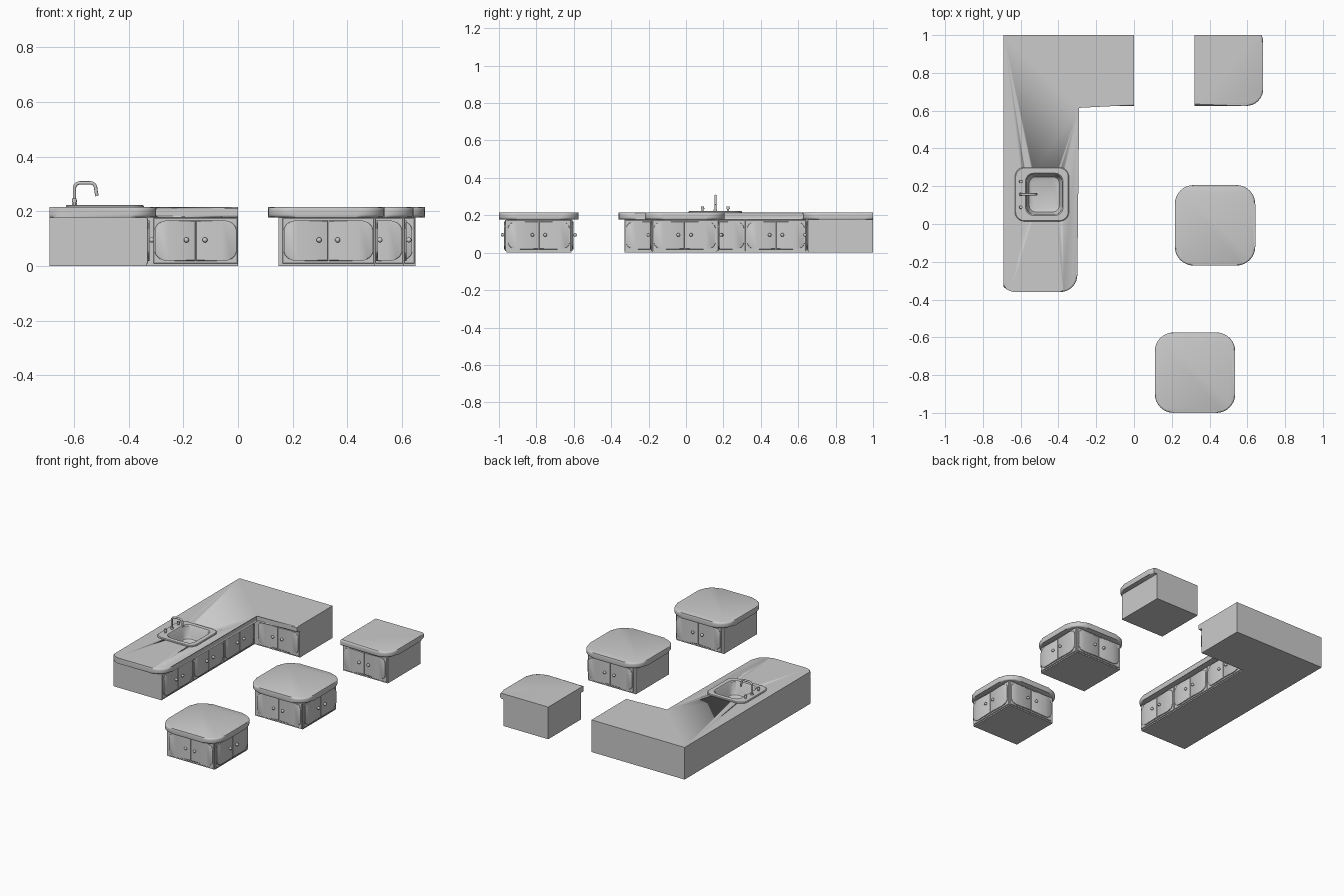
import bpy, bmesh
from math import sin, cos, pi, radians
from mathutils import Matrix, Vector

if "Cube" in bpy.data.objects:
    bpy.data.objects.remove(bpy.data.objects["Cube"])

TOP, CAB = 0.215, 0.178      # worktop height, cabinet height


def finish(name, bm, M=Matrix(), smooth=True, fix=True):
    if fix:
        bmesh.ops.recalc_face_normals(bm, faces=bm.faces)
    bm.transform(M)
    me = bpy.data.meshes.new(name)
    bm.to_mesh(me)
    bm.free()
    ob = bpy.data.objects.new(name, me)
    bpy.context.collection.objects.link(ob)
    if smooth:
        bpy.ops.object.select_all(action='DESELECT')
        ob.select_set(True)
        bpy.context.view_layer.objects.active = ob
        bpy.ops.object.shade_smooth_by_angle(angle=radians(35))
    return ob


def arc(cx, cy, rx, ry, a0, a1, n=8):
    return [(cx + rx * cos(radians(a0 + (a1 - a0) * i / n)),
             cy + ry * sin(radians(a0 + (a1 - a0) * i / n))) for i in range(n + 1)]


def rrect(cx, cy, hx, hy, r, n=8):
    pts = []
    for sx, sy, a in ((1, 1, 0), (-1, 1, 90), (-1, -1, 180), (1, -1, 270)):
        pts += arc(cx + sx * (hx - r), cy + sy * (hy - r), r, r, a, a + 90, n)
    return pts


def prism(name, pts, z0, z1, M=Matrix(), bevel=0, seg=3, want=None):
    """Extruded outline; horizontal rim edges accepted by want(mid) are rounded."""
    bm = bmesh.new()
    lo = [bm.verts.new((x, y, z0)) for x, y in pts]
    hi = [bm.verts.new((x, y, z1)) for x, y in pts]
    n = len(pts)
    bm.faces.new(lo[::-1])
    bm.faces.new(hi)
    for i in range(n):
        j = (i + 1) % n
        bm.faces.new((lo[i], lo[j], hi[j], hi[i]))
    if bevel:
        es = []
        for e in bm.edges:
            a, b = e.verts
            if abs(a.co.z - b.co.z) < 1e-6 and (want is None or want(a.co, b.co)):
                es.append(e)
        bmesh.ops.bevel(bm, geom=es, offset=bevel, segments=seg, profile=0.5,
                        affect='EDGES', clamp_overlap=True)
    return finish(name, bm, M)


def box(name, x0, x1, y0, y1, z0, z1, M=Matrix()):
    return prism(name, [(x0, y0), (x1, y0), (x1, y1), (x0, y1)], z0, z1, M)


def worktop(name, pts, walls):
    """walls: (axis, value) planes where the edge stays square."""
    def want(a, b):
        return not any(abs(a[k] - v) < 1e-4 and abs(b[k] - v) < 1e-4 for k, v in walls)
    return prism(name, pts, CAB, TOP, bevel=0.010, want=want)


def doors(name, x, y, angle, width, panel):
    """Frame plate, two raised doors and knobs; angle 0 faces -y, 90 faces +x."""
    M = Matrix.Translation((x, y, 0)) @ Matrix.Rotation(radians(angle), 4, 'Z')
    F = M @ Matrix.Rotation(radians(90), 4, 'X')
    w = width / 2
    prism(name + "_frame", [(-w, .008), (w, .008), (w, .175), (-w, .175)],
          -.002, .006, F, bevel=.002, seg=1)
    p = panel / 2
    right = [(.0015, .018)] + arc(p - .05, .053, .05, .035, -90, 0) \
        + arc(p - .05, .132, .05, .035, 0, 90) + [(.0015, .167)]
    left = [(-a, b) for a, b in right][::-1]
    for side, pts, s in (("right", right, 1), ("left", left, -1)):
        prism(f"{name}_{side}_door", pts, .004, .012, F, bevel=.004, seg=2)
        bm = bmesh.new()
        bmesh.ops.create_uvsphere(bm, u_segments=16, v_segments=10, radius=.0095,
                                  matrix=Matrix.Translation((s * .034, .095, .020)))
        bmesh.ops.create_cone(bm, cap_ends=True, segments=12, radius1=.005, radius2=.004,
                              depth=.012, matrix=Matrix.Translation((s * .034, .095, .013)))
        finish(f"{name}_{side}_knob", bm, F)


# L-shaped counter
L = [(-.69, 1), (-.69, -.333)] + arc(-.625, -.27, .09, .09, 228, 270, 5) \
    + arc(-.39, -.27, .09, .09, 270, 360) + [(-.30, .625), (0, .625), (0, 1)]
del L[2]
l_top = worktop("l_worktop", L, [(0, -.69), (1, 1), (0, 0)])
l_body = prism("l_cabinet", [(-.69, 1), (-.69, -.33), (-.336, -.33), (-.336, .656),
                             (0, .656), (0, 1)], 0, CAB)
for i, yc in enumerate((.481, .157, -.167)):
    doors(f"column_unit_{i + 1}", -.336, yc, 90, .322, .305)
doors("arm_unit", -.155, .656, 0, .308, .298)

# Sink opening cut through worktop and cabinet
SX, SY = -.475, .157
cut = prism("sink_cutter", rrect(SX, SY, .102, .115, .045), .12, .3)
for ob in (l_top, l_body):
    m = ob.modifiers.new("sink_hole", 'BOOLEAN')
    m.object, m.operation, m.solver = cut, 'DIFFERENCE', 'EXACT'
    bpy.context.view_layer.objects.active = ob
    bpy.ops.object.modifier_apply(modifier=m.name)
bpy.data.objects.remove(cut)

# Sink basin lofted from rounded rings
bm = bmesh.new()
rings = []
for cx, hx, hy, r, z in ((-.4875, .143, .143, .05, .213), (-.4875, .143, .143, .05, .219),
                         (-.4875, .139, .139, .047, .223), (SX, .099, .112, .042, .223),
                         (SX, .094, .107, .040, .217), (SX, .086, .099, .038, .150),
                         (SX, .080, .093, .036, .138), (SX, .068, .081, .034, .132)):
    rings.append([bm.verts.new((x, y, z)) for x, y in rrect(cx, SY, hx, hy, r)])
for a, b in zip(rings, rings[1:]):
    for i in range(len(a)):
        j = (i + 1) % len(a)
        bm.faces.new((a[i], a[j], b[j], b[i]))
bm.faces.new(rings[-1])
finish("sink", bm, fix=False)

# Faucet spout: swept tube
path = [(-.599, .215)] + arc(-.579, .284, .02, .02, 180, 90, 6) \
    + arc(-.541, .284, .02, .02, 90, 0, 6) + [(-.519, .268), (-.516, .256)]
cu = bpy.data.curves.new("spout", 'CURVE')
cu.dimensions, cu.bevel_depth, cu.bevel_resolution, cu.use_fill_caps = '3D', .0062, 3, True
sp = cu.splines.new('POLY')
sp.points.add(len(path) - 1)
for p, (x, z) in zip(sp.points, path):
    p.co = (x, SY, z, 1)
ob = bpy.data.objects.new("spout", cu)
bpy.context.collection.objects.link(ob)
bpy.ops.object.select_all(action='DESELECT')
ob.select_set(True)
bpy.context.view_layer.objects.active = ob
bpy.ops.object.convert(target='MESH')

# Faucet base and tap handles
for name, y, parts in (("spout_base", SY, ((.010, .220, .232),)),
                       ("tap_front", SY - .068, ((.006, .220, .238), (.009, .234, .246))),
                       ("tap_back", SY + .068, ((.006, .220, .238), (.009, .234, .246)))):
    bm = bmesh.new()
    for r, z0, z1 in parts:
        bmesh.ops.create_cone(bm, cap_ends=True, segments=16, radius1=r, radius2=r * .9,
                              depth=z1 - z0, matrix=Matrix.Translation((-.599, y, (z0 + z1) / 2)))
    finish(name, bm)

# Corner cabinet
worktop("corner_worktop", [(.32, 1), (.32, .625)] + arc(.594, .715, .09, .09, 270, 360)
        + [(.684, .955), (.682, .98), (.676, 1)], [(0, .32), (1, 1)])
box("corner_cabinet", .32, .65, .656, 1, 0, CAB)
doors("corner_unit", .485, .656, 0, .322, .305)

# Two islands with doors on three sides
for i, (cx, cy) in enumerate(((.429, -.007), (.323, -.787))):
    n = f"island_{i + 1}"
    prism(n + "_worktop", rrect(cx, cy, .213, .213, .10), CAB, TOP, bevel=.010)
    box(n + "_cabinet", cx - .175, cx + .177, cy - .174, cy + .174, 0, CAB)
    doors(n + "_front", cx + .008, cy - .174, 0, .335, .325)
    doors(n + "_side", cx + .177, cy, 90, .342, .328)
    doors(n + "_back", cx + .008, cy + .174, 180, .335, .325)
